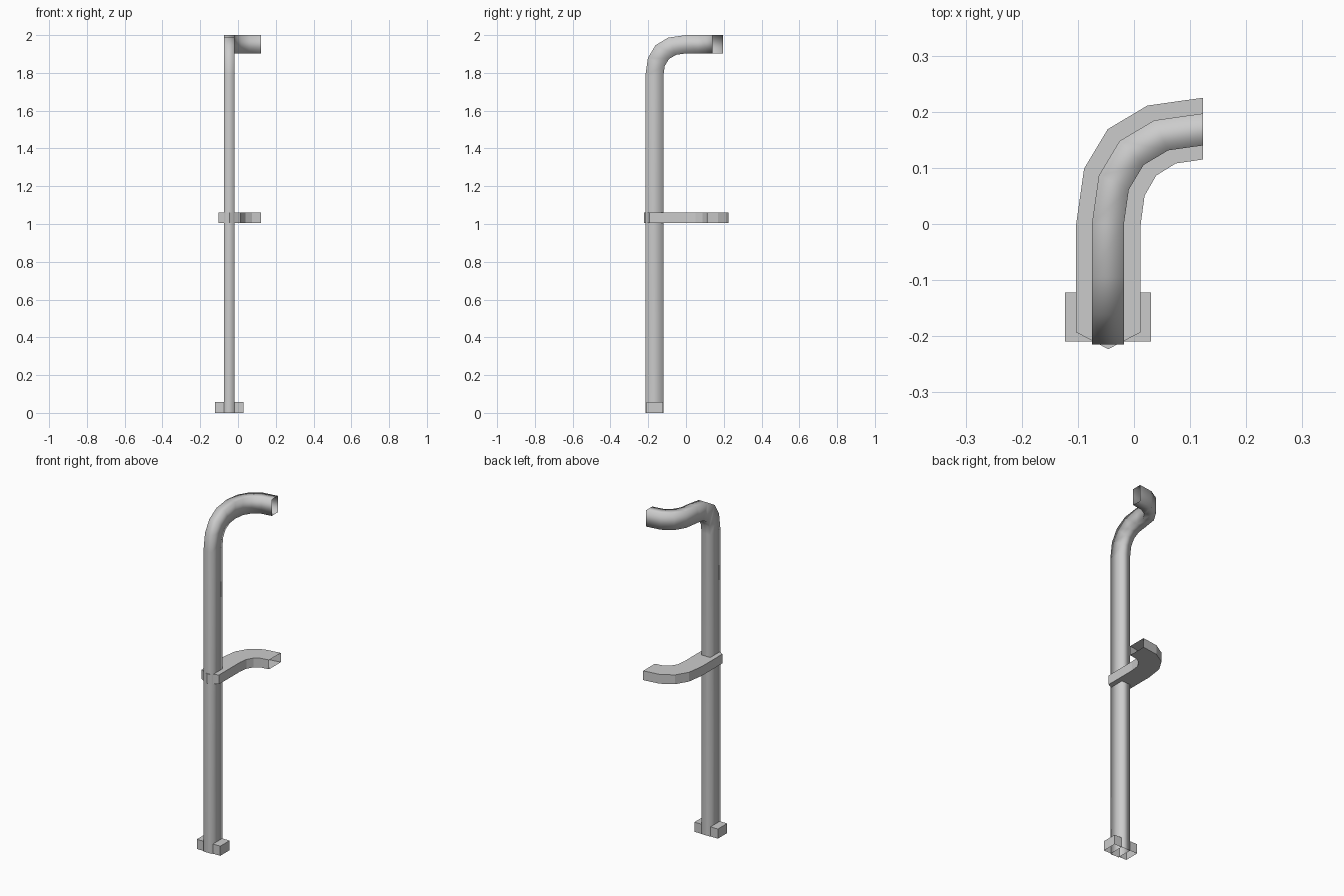
import bpy, bmesh

if "Cube" in bpy.data.objects:
    bpy.data.objects.remove(bpy.data.objects["Cube"])


def bend(start, end, k=0.67, steps=4):
    """Quarter bend leaving start along the second axis, reaching end along the first."""
    pts = []
    for i in range(steps + 1):
        t = i / steps
        a, b = 3 * t * (1 - t) ** 2, 3 * t * t * (1 - t)
        u = b * (1 - k) + t ** 3
        v = a * k + b + t ** 3
        pts.append((start[0] + (end[0] - start[0]) * u,
                    start[1] + (end[1] - start[1]) * v))
    return pts


def finish(name, bm, smooth=False):
    bmesh.ops.recalc_face_normals(bm, faces=bm.faces[:])
    for f in bm.faces:
        f.smooth = smooth
    me = bpy.data.meshes.new(name)
    bm.to_mesh(me)
    bm.free()
    ob = bpy.data.objects.new(name, me)
    bpy.context.collection.objects.link(ob)
    return ob


def loft(name, rings, smooth=False):
    """Skin equal rings into a tube with open ends."""
    bm = bmesh.new()
    vs = [[bm.verts.new(p) for p in r] for r in rings]
    n = len(rings[0])
    for a, b in zip(vs, vs[1:]):
        for i in range(n):
            j = (i + 1) % n
            bm.faces.new((a[i], a[j], b[j], b[i]))
    return bm, vs


# Tubular rail: upright, bend towards the back, then bend to the right
L, R, TOP, UNDER = -0.075, -0.018, 2.0, 1.903


def upright_ring(o, i):
    return [(L, *o), (R, *o), (R, *i), (L, *i)]


rings = [upright_ring((-0.215, 0), (-0.12, 0))]
for o, i in zip(bend((-0.215, 1.785), (0, TOP)), bend((-0.12, 1.785), (0, UNDER))):
    rings.append(upright_ring(o, i))
for o, i in list(zip(bend((L, 0), (0.123, 0.197)), bend((R, 0), (0.123, 0.14))))[1:]:
    rings.append([(*o, TOP), (*i, TOP), (*i, UNDER), (*o, UNDER)])
bm, _ = loft("rail", rings)
finish("rail", bm, smooth=True)

# Flat curved plate around the upright, pointed at the front, open at the right end
Z0, Z1 = 1.005, 1.06
outer = [(-0.103, -0.193)] + bend((-0.103, 0), (0.123, 0.225))
inner = [(0.012, -0.193)] + bend((0.012, 0), (0.123, 0.115))
rings = [[(*o, Z1), (*i, Z1), (*i, Z0), (*o, Z0)] for o, i in zip(outer, inner)]
bm, vs = loft("plate", rings)
a, b, c, d = vs[0]
tip_top, tip_low = (bm.verts.new((-0.046, -0.223, z)) for z in (Z1, Z0))
bm.faces.new((a, b, tip_top))
bm.faces.new((d, c, tip_low))
bm.faces.new((a, tip_top, tip_low, d))
bm.faces.new((b, c, tip_low, tip_top))
finish("shelf_plate", bm)

# Foot block, open underneath
foot = [(-0.123, -0.209), (0.03, -0.209), (0.03, -0.122), (-0.123, -0.122)]
bm, vs = loft("foot", [[(*p, z) for p in foot] for z in (0, 0.057)])
bm.faces.new(vs[1])
finish("foot", bm)
